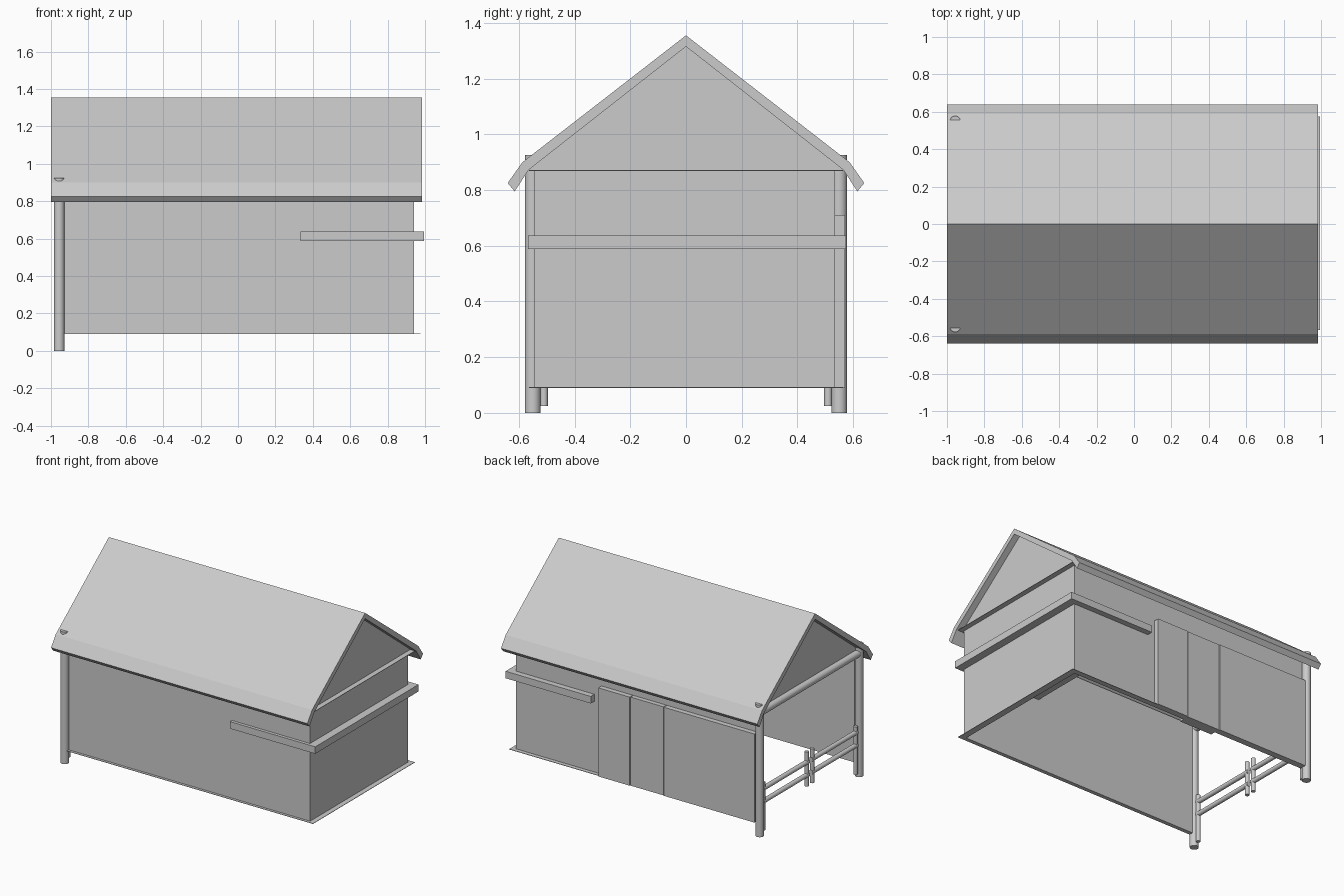
import bpy, bmesh
from mathutils import Vector

if "Cube" in bpy.data.objects:
    bpy.data.objects.remove(bpy.data.objects["Cube"])


def finish(name, bm):
    bmesh.ops.recalc_face_normals(bm, faces=bm.faces)
    me = bpy.data.meshes.new(name)
    bm.to_mesh(me)
    bm.free()
    ob = bpy.data.objects.new(name, me)
    bpy.context.collection.objects.link(ob)
    return ob


def box(name, x0, x1, y0, y1, z0, z1):
    bm = bmesh.new()
    bmesh.ops.create_cube(bm, size=1)
    for v in bm.verts:
        v.co = ((x0 + x1) / 2 + v.co.x * (x1 - x0),
                (y0 + y1) / 2 + v.co.y * (y1 - y0),
                (z0 + z1) / 2 + v.co.z * (z1 - z0))
    return finish(name, bm)


def extrude_x(name, profile, x0, x1):
    bm = bmesh.new()
    f = bm.faces.new([bm.verts.new((x0, y, z)) for y, z in profile])
    geo = bmesh.ops.extrude_face_region(bm, geom=[f])["geom"]
    for v in geo:
        if isinstance(v, bmesh.types.BMVert):
            v.co.x = x1
    return finish(name, bm)


def rod(name, a, b, r):
    a, b = Vector(a), Vector(b)
    bpy.ops.mesh.primitive_cylinder_add(vertices=32, radius=r, depth=(b - a).length,
                                        location=(a + b) / 2)
    ob = bpy.context.object
    ob.name = name
    ob.rotation_euler = (b - a).to_track_quat('Z', 'Y').to_euler()
    bpy.ops.object.shade_smooth_by_angle()
    return ob


# Roof: bent eaves, constant profile along the ridge
outer = [(0, 1.355), (0.587, 0.9), (0.64, 0.825)]
inner = [(0.615, 0.795), (0.565, 0.872), (0, 1.315)]
half = outer + inner
left = [(-y, z) for y, z in reversed(half) if y > 0]
extrude_x("roof", half + left, -1.0, 0.985)

# Thin walls, open at the left end
box("front_wall", -0.93, 0.94, -0.545, -0.535, 0.09, 0.87)
box("back_wall", -0.93, 0.94, 0.525, 0.535, 0.09, 0.87)
box("right_wall", 0.93, 0.94, -0.535, 0.525, 0.09, 0.87)

# Gables
for name, x in (("left_gable", -0.945), ("right_gable", 0.93)):
    extrude_x(name, [(-0.565, 0.872), (0.565, 0.872), (0, 1.315)], x, x + 0.01)

# Thin flanges around the wall foot and wall head
for name, z in (("foot", 0.09), ("head", 0.868)):
    box(name + "_flange_front", -0.93, 0.975, -0.563, -0.535, z, z + 0.003)
    box(name + "_flange_back", -0.93, 0.975, 0.525, 0.563, z, z + 0.003)
    box(name + "_flange_right", 0.93, 0.975, -0.535, 0.525, z, z + 0.003)

# Loft slab that shows outside as a rail
box("loft_slab", 0.335, 0.995, -0.567, 0.575, 0.588, 0.637)

# Door panels on the back
box("back_panel_right", 0.037, 0.28, 0.53, 0.57, 0.09, 0.71)
box("back_door", -0.223, 0.032, 0.49, 0.566, 0.09, 0.71)
box("back_panel_left", -0.93, -0.228, 0.53, 0.57, 0.09, 0.71)

# Log posts, tie beam and double gate on the open end
gx = -0.956
rod("tie_beam", (gx, -0.55, 0.86), (gx, 0.55, 0.86), 0.025)
for side, s in (("front", -1), ("back", 1)):
    rod(side + "_post", (gx, s * 0.55, 0), (gx, s * 0.55, 0.925), 0.028)
    rod(side + "_gate_hinge_post", (gx, s * 0.51, 0.025), (gx, s * 0.51, 0.36), 0.014)
    rod(side + "_gate_latch_post", (gx, s * 0.03, 0.15), (gx, s * 0.03, 0.39), 0.014)
    for z in (0.225, 0.315):
        rod(side + "_gate_rail", (gx, s * 0.015, z), (gx, s * 0.52, z), 0.016)
